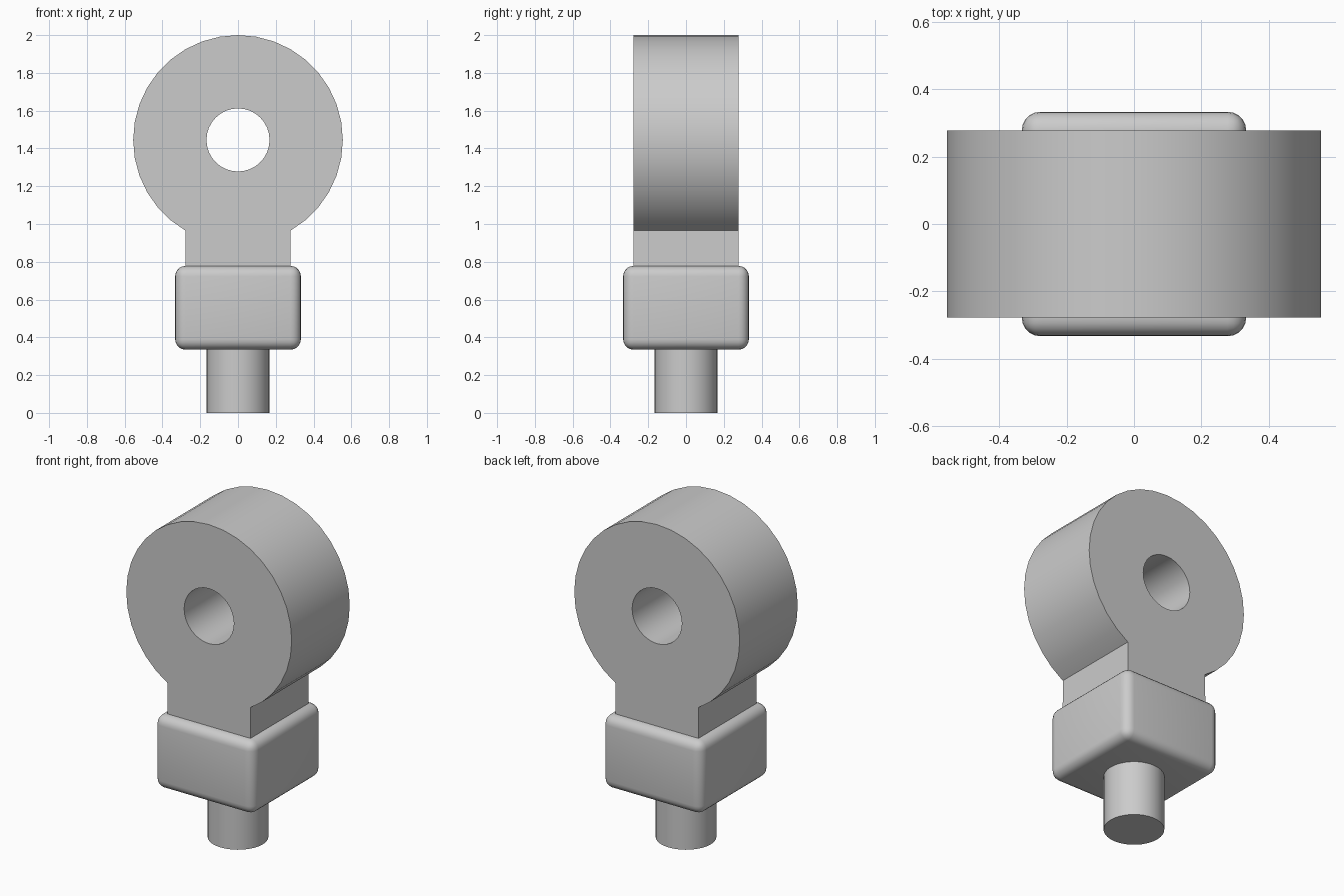
import bpy
import bmesh
from math import sin, cos, radians
from mathutils import Matrix

if "Cube" in bpy.data.objects:
    bpy.data.objects.remove(bpy.data.objects["Cube"], do_unlink=True)

GREY = (0.6, 0.6, 0.6, 1.0)
steel = bpy.data.materials.new("plain_grey")
steel.use_nodes = True
steel.diffuse_color = GREY
steel.node_tree.nodes["Principled BSDF"].inputs["Base Color"].default_value = GREY

RING_R, HOLE_R, RING_Z = 0.555, 0.167, 1.445
HALF_DEPTH = 0.278
BLOCK_HALF, BLOCK_LOW, BLOCK_TOP = 0.333, 0.335, 0.778


def finish(obj, name):
    """Name the part, colour it and smooth its rounded faces."""
    obj.name = obj.data.name = name
    obj.data.materials.clear()
    obj.data.materials.append(steel)
    bpy.ops.object.select_all(action="DESELECT")
    obj.select_set(True)
    bpy.context.view_layer.objects.active = obj
    bpy.ops.object.shade_smooth_by_angle(angle=radians(35))


def arc(radius, start, end, steps):
    angles = [radians(start + (end - start) * i / steps) for i in range(steps + 1)]
    return [(radius * cos(a), RING_Z + radius * sin(a)) for a in angles]


def extruded_profile(name, loops, half_depth):
    """Fill closed x-z loops, inner ones as holes, and extrude along y."""
    curve = bpy.data.curves.new(name, "CURVE")
    curve.dimensions, curve.fill_mode = "2D", "BOTH"
    curve.extrude = half_depth
    for loop in loops:
        spline = curve.splines.new("POLY")
        spline.points.add(len(loop) - 1)
        for point, (x, z) in zip(spline.points, loop):
            point.co = (x, z, 0, 1)
        spline.use_cyclic_u = True
    helper = bpy.data.objects.new(name + "_profile", curve)
    bpy.context.collection.objects.link(helper)
    bpy.context.view_layer.update()
    mesh = bpy.data.meshes.new_from_object(
        helper.evaluated_get(bpy.context.evaluated_depsgraph_get()))
    bpy.data.objects.remove(helper, do_unlink=True)
    bm = bmesh.new()
    bm.from_mesh(mesh)
    bmesh.ops.remove_doubles(bm, verts=bm.verts, dist=0.0005)
    bmesh.ops.rotate(bm, verts=bm.verts, cent=(0, 0, 0),
                     matrix=Matrix.Rotation(radians(90), 3, "X"))
    bmesh.ops.recalc_face_normals(bm, faces=bm.faces)
    bm.to_mesh(mesh)
    bm.free()
    obj = bpy.data.objects.new(name, mesh)
    bpy.context.collection.objects.link(obj)
    finish(obj, name)


# Eye ring and its square neck, pierced by the round hole
outer = arc(RING_R, -60, 240, 30)
outer += [(-HALF_DEPTH, BLOCK_TOP - 0.01), (HALF_DEPTH, BLOCK_TOP - 0.01)]
hole = arc(HOLE_R, 0, 360, 32)[:-1]
extruded_profile("eye_ring", [outer, hole], HALF_DEPTH)

# Rounded block under the neck
bpy.ops.mesh.primitive_cube_add(size=1, location=(0, 0, (BLOCK_LOW + BLOCK_TOP) / 2))
block = bpy.context.object
block.scale = (2 * BLOCK_HALF, 2 * BLOCK_HALF, BLOCK_TOP - BLOCK_LOW)
bpy.ops.object.transform_apply(location=False, rotation=False, scale=True)
bevel = block.modifiers.new("rounded_edges", "BEVEL")
bevel.width, bevel.segments = 0.055, 5
bpy.ops.object.modifier_apply(modifier=bevel.name)
finish(block, "collar_block")

# Round shaft at the bottom
bpy.ops.mesh.primitive_cylinder_add(vertices=32, radius=HOLE_R, depth=BLOCK_LOW + 0.02,
                                    location=(0, 0, (BLOCK_LOW + 0.02) / 2))
finish(bpy.context.object, "shaft")
